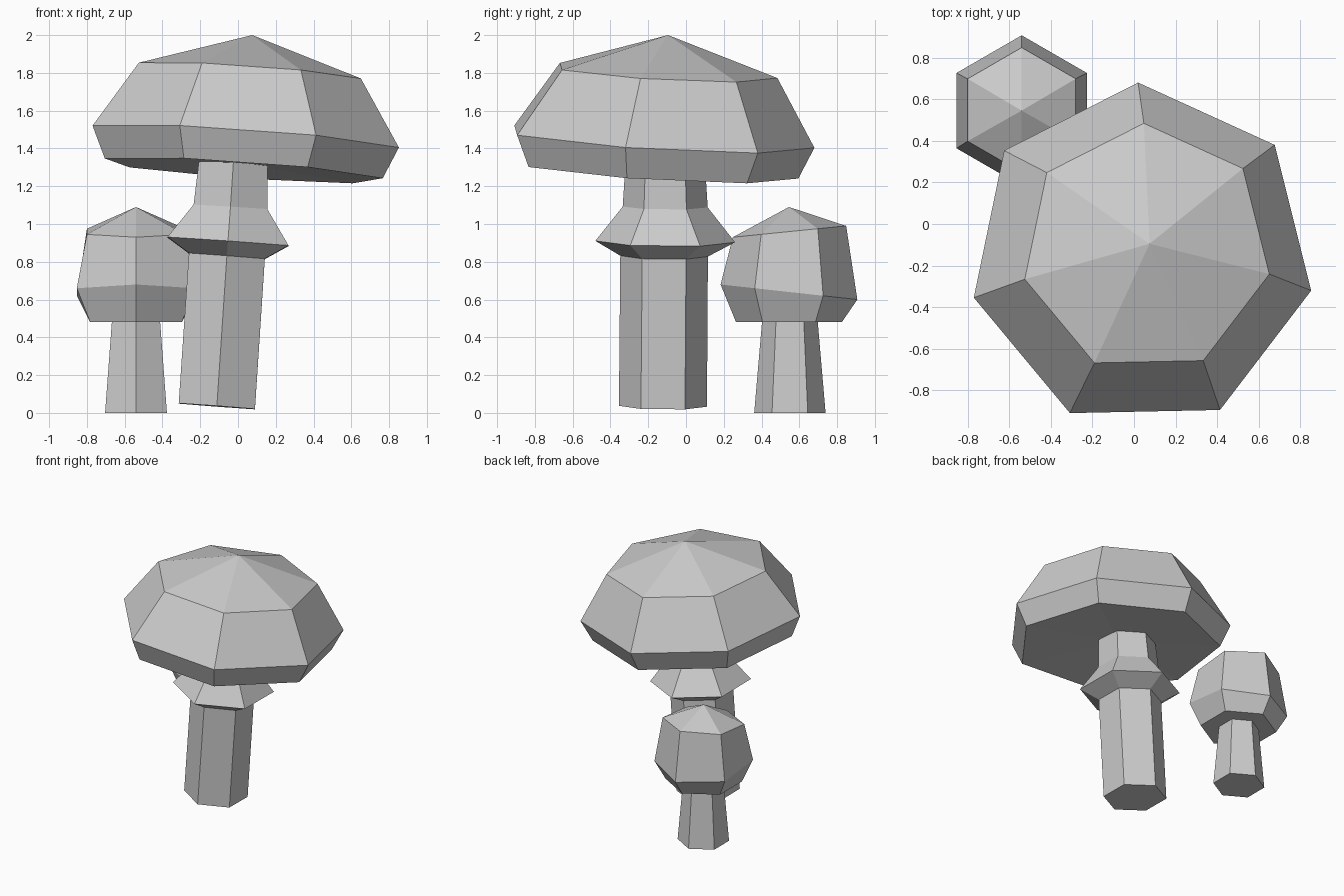
import bpy, bmesh
from math import sin, cos, radians

if "Cube" in bpy.data.objects:
    bpy.data.objects.remove(bpy.data.objects["Cube"])


def loft(name, sides, start, rings):
    """Flat-faced solid through rings (x, y, z, radius, slope_x, slope_y); radius 0 is a tip."""
    bm = bmesh.new()
    loops = []
    for x, y, z, r, sx, sy in rings:
        if r == 0:
            loops.append([bm.verts.new((x, y, z))])
            continue
        loop = []
        for i in range(sides):
            a = radians(start + 360 * i / sides)
            dx, dy = r * cos(a), r * sin(a)
            loop.append(bm.verts.new((x + dx, y + dy, z + sx * dx + sy * dy)))
        loops.append(loop)
    for lo, hi in zip(loops, loops[1:]):
        for i in range(sides):
            j = (i + 1) % sides
            quad = [lo[i % len(lo)], lo[j % len(lo)], hi[j % len(hi)], hi[i % len(hi)]]
            bm.faces.new(list(dict.fromkeys(quad)))
    for end in (loops[0], loops[-1]):
        if len(end) > 1:
            bm.faces.new(end)
    bmesh.ops.recalc_face_normals(bm, faces=bm.faces)
    mesh = bpy.data.meshes.new(name)
    bm.to_mesh(mesh)
    bm.free()
    obj = bpy.data.objects.new(name, mesh)
    bpy.context.collection.objects.link(obj)
    return obj


# Large leaning stem with its flared collar
loft("large_stem", 6, 90, [
    (-0.112, -0.122, 0.035, 0.233, -0.075, -0.01),
    (-0.059, -0.116, 0.83, 0.232, -0.075, -0.01),
    (-0.053, -0.11, 0.907, 0.37, -0.07, -0.01),
    (-0.040, -0.11, 1.09, 0.225, -0.06, -0.01),
    (-0.022, -0.11, 1.36, 0.208, -0.06, -0.01),
])

# Large tilted seven-sided cap with a shallow hollow underneath
loft("large_cap", 7, 91.2, [
    (0.030, -0.155, 1.32, 0, 0, 0),
    (0.027, -0.160, 1.285, 0.755, -0.07, -0.06),
    (0.037, -0.152, 1.452, 0.832, -0.07, -0.06),
    (0.060, -0.119, 1.805, 0.603, -0.07, -0.055),
    (0.075, -0.095, 2.0, 0, 0, 0),
])

# Small tapered stem
loft("small_stem", 6, 90, [
    (-0.54, 0.55, 0.0, 0.189, 0, 0),
    (-0.54, 0.55, 0.50, 0.146, 0, 0),
])

# Small bud-shaped cap
loft("small_cap", 6, 90, [
    (-0.54, 0.545, 0.48, 0.28, 0, 0),
    (-0.54, 0.545, 0.64, 0.362, 0, -0.11),
    (-0.54, 0.548, 0.96, 0.30, 0, 0.1),
    (-0.54, 0.545, 1.09, 0, 0, 0),
])
